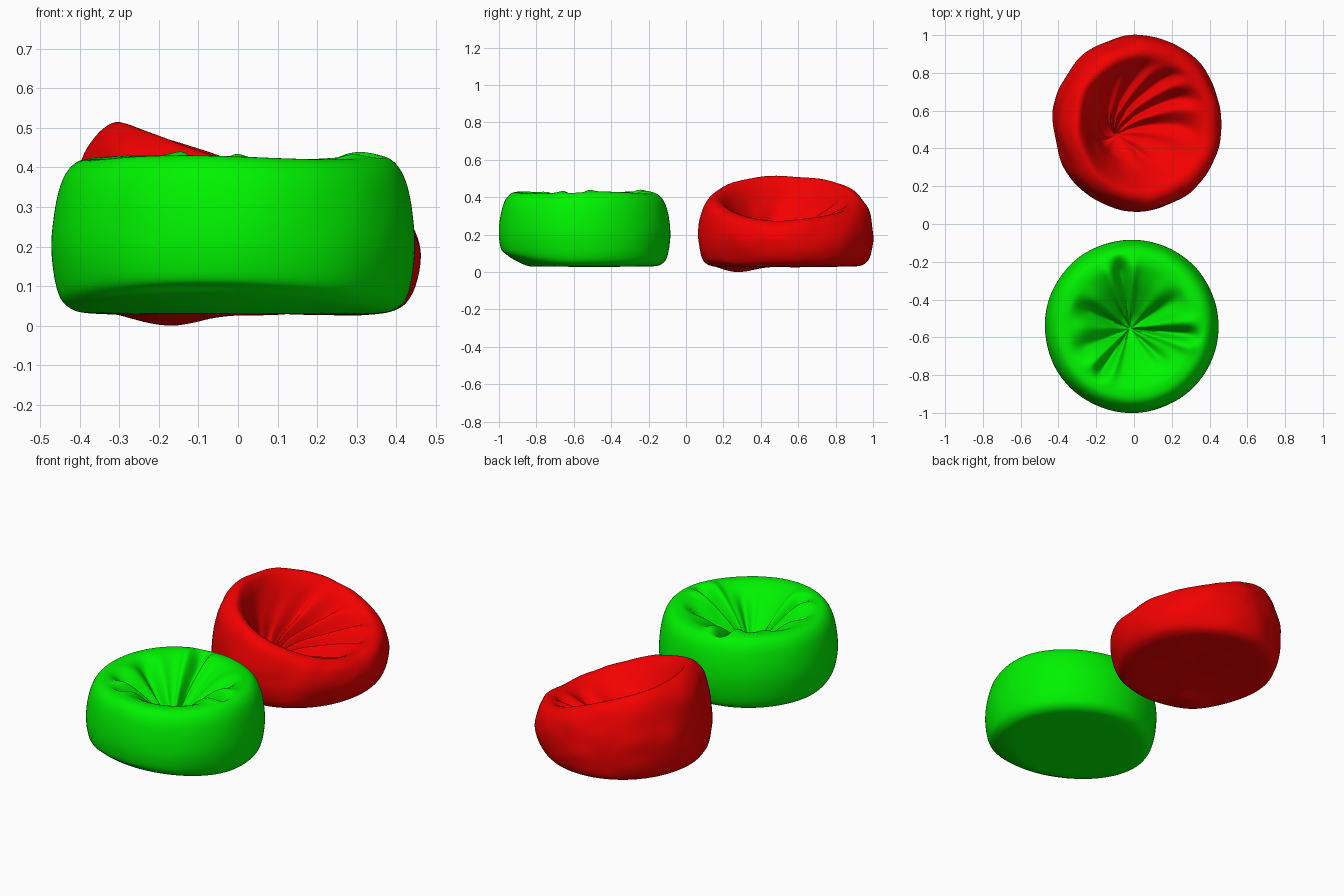
import bpy, bmesh, math
from mathutils import Vector, noise

if "Cube" in bpy.data.objects:
    bpy.data.objects.remove(bpy.data.objects["Cube"])

# Section: (radius, weight of rim height, weight of dimple height); remainder is base height
OUTER = [(0, 0, 0), (.45, 0, 0), (.78, 0, 0), (.91, .04, 0), (.97, .16, 0), (1, .42, 0),
         (.985, .66, 0), (.94, .86, 0), (.87, .97, 0), (.78, 1, 0)]
SOFT_TOP = [(.67, .96, .04), (.5, .77, .23), (.3, .43, .57), (.13, .12, .88), (0, 0, 1)]
BOWL_TOP = [(.68, .87, .13), (.52, .56, .44), (.32, .26, .74), (.14, .08, .92), (0, 0, 1)]
RIM = len(OUTER) - 1
STEPS, SIDES = 6, 180


def spline(pts, u):
    i = min(int(u), len(pts) - 2)
    f = u - i
    p = [Vector(pts[max(0, min(len(pts) - 1, i + k))]) for k in (-1, 0, 1, 2)]
    return .5 * (2 * p[1] + (p[2] - p[0]) * f + (2 * p[0] - 5 * p[1] + 4 * p[2] - p[3]) * f ** 2
                 + (3 * p[1] - p[0] - 3 * p[2] + p[3]) * f ** 3)


def smooth(a, b, x):
    t = max(0, min(1, (x - a) / (b - a)))
    return t * t * (3 - 2 * t)


def wrap(a):
    return (a + math.pi) % (2 * math.pi) - math.pi


def bean_bag(name, color, center, size, base, rim, inner, dimple, lean, lift, sag, folds, swirl, wrinkle):
    """folds: (angle in degrees, depth, width, outer radius); sag: (x, y, depth) under the base"""
    section = OUTER + inner

    def point(u, th):
        r, a, c = spline(section, u)
        c0, s0 = math.cos(th), math.sin(th)
        z = (1 - a - c) * base + a * rim(th) + c * dimple[2]
        # raised front edge of the base
        front = max(0, math.cos(th + math.radians(100))) ** 1.5
        if u < 5:
            z += lift * front * smooth(.6, .95, r) * (1 - smooth(3, 5, u))
        x, y = r * size[0] * c0, r * size[1] * s0
        x += lean * min(1, a + c)
        if u > RIM:
            k = smooth(0, 1, 1 - r / .78)
            x += (dimple[0] - lean) * k
            y += dimple[1] * k
        # gathered folds running into the dimple
        if u > RIM - 1:
            for ang, depth, width, reach in folds:
                w = (1 - smooth(reach - .25, reach, r)) * smooth(0, .3, r)
                d = abs(wrap(th - math.radians(ang) + swirl * r))
                z -= depth * w * (math.exp(-(d / width) ** 2)
                                  - .3 * math.exp(-((d - 2.2 * width) / width) ** 2))
        if u < 4:
            z -= sag[2] * math.exp(-((x - sag[0]) ** 2 + (y - sag[1]) ** 2) / .012)
        # soft cloth wrinkles
        q = Vector((x * 5, y * 5, z * 6))
        e = wrinkle * (noise.noise(q) + .35 * noise.noise(q * 2.1)) * min(1, r * 2)
        return Vector((center[0] + x + e * c0, center[1] + y + e * s0, max(0, z + e * .5)))

    bm = bmesh.new()
    n = (len(section) - 1) * STEPS
    rings = [[bm.verts.new(point(i / STEPS, 2 * math.pi * j / SIDES)) for j in range(SIDES)]
             for i in range(1, n)]
    for lo, hi in zip(rings, rings[1:]):
        for j in range(SIDES):
            k = (j + 1) % SIDES
            bm.faces.new((lo[j], lo[k], hi[k], hi[j]))
    low, top = bm.verts.new(point(0, 0)), bm.verts.new(point(n / STEPS, 0))
    for j in range(SIDES):
        k = (j + 1) % SIDES
        bm.faces.new((low, rings[0][k], rings[0][j]))
        bm.faces.new((top, rings[-1][j], rings[-1][k]))
    for f in bm.faces:
        f.smooth = True
    me = bpy.data.meshes.new(name)
    bm.to_mesh(me)
    bm.free()
    ob = bpy.data.objects.new(name, me)
    bpy.context.collection.objects.link(ob)
    mat = bpy.data.materials.new(name + "_fabric")
    mat.diffuse_color = color
    mat.use_nodes = True
    mat.node_tree.nodes["Principled BSDF"].inputs["Base Color"].default_value = mat.diffuse_color
    me.materials.append(mat)


# Upright green bag with a star of creases
bean_bag("green_bean_bag", (0, .9, 0, 1), (-.012, -.542), (.46, .458), .03,
         lambda t: .425 + .005 * math.sin(3 * t + 1), SOFT_TOP, (-.01, -.01, .19),
         0, .05, (0, 0, 0),
         [(101, .07, .1, .88), (236, .07, .1, .78), (-8, .07, .1, .85), (160, .05, .15, .75),
          (-47, .03, .12, .65), (32, .04, .16, .75), (203, .03, .14, .8)], 0, .002)

# Slouched red bag, high at the left, with swirling creases
bean_bag("red_bean_bag", (.9, 0, 0, 1), (-.005, .533), (.442, .466), .03,
         lambda t: .395 - .118 * math.cos(t) + .004 * math.sin(4 * t), BOWL_TOP, (-.09, -.06, .15),
         .05, .0, (-.165, -.25, .03),
         [(150, .03, .14, .7), (122, .045, .12, .75), (92, .045, .12, .8), (62, .04, .12, .8),
          (28, .025, .14, .75), (-40, .015, .15, .6), (215, .025, .16, .65)], .9, .011)
